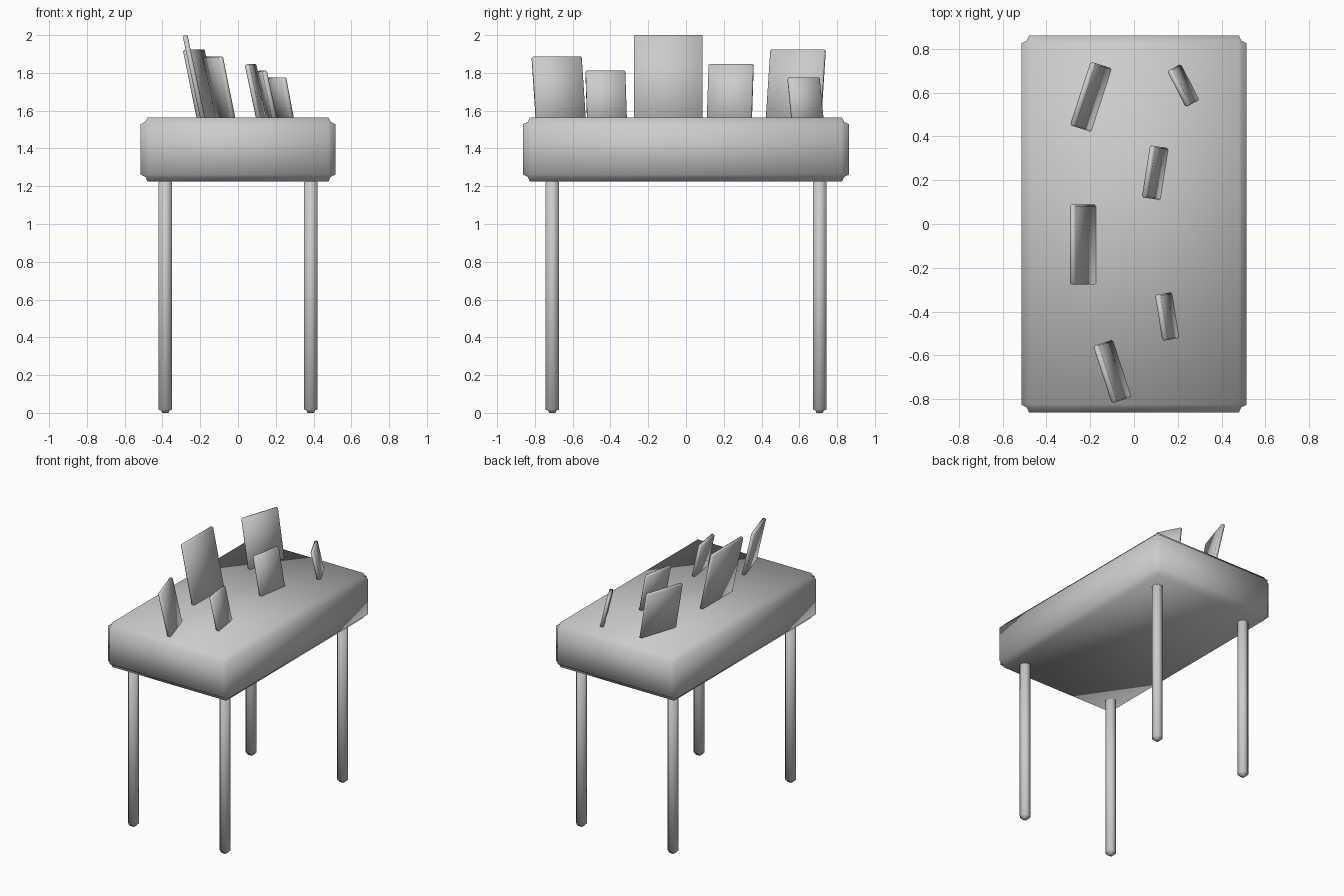
import bpy, bmesh
from math import radians, cos
from mathutils import Matrix, Vector

if "Cube" in bpy.data.objects:
    bpy.data.objects.remove(bpy.data.objects["Cube"])

TOP = 1.565          # upper surface of the box
TILT = radians(12)   # backward lean of every panel


def block(name, size, matrix, groove):
    """Box with coved (concave bevelled) edges."""
    bm = bmesh.new()
    bmesh.ops.create_cube(bm, size=1.0)
    bmesh.ops.scale(bm, vec=size, verts=bm.verts)
    mesh = bpy.data.meshes.new(name)
    bm.to_mesh(mesh)
    bm.free()
    for p in mesh.polygons:
        p.use_smooth = True
    ob = bpy.data.objects.new(name, mesh)
    bpy.context.collection.objects.link(ob)
    ob.matrix_world = matrix
    bev = ob.modifiers.new("cove", 'BEVEL')
    bev.width = groove
    bev.segments = 2
    bev.profile = 0.1
    bev.limit_method = 'NONE'
    return ob


# Table box
block("table_box", Vector((1.03, 1.724, 0.34)),
      Matrix.Translation((0, 0, TOP - 0.17)), 0.036)

# Four legs
for side, sx in (("left", -1), ("right", 1)):
    for end, sy in (("front", -1), ("back", 1)):
        block(f"{end}_{side}_leg", Vector((0.07, 0.07, 1.24)),
              Matrix.Translation((0.385 * sx, 0.708 * sy, 0.62)), 0.018)

# Leaning panels: base x, base y, width, top height, turn in degrees
panels = [
    (-0.188, -0.094, 0.365, 2.000, 0),
    (-0.162, 0.570, 0.305, 1.923, -18),
    (0.125, 0.230, 0.240, 1.846, -9),
    (0.244, 0.642, 0.185, 1.775, 27),
    (0.176, -0.419, 0.212, 1.811, 9),
    (-0.068, -0.664, 0.275, 1.886, 18),
]
SINK = 0.01
for i, (x, y, w, top, turn) in enumerate(panels, 1):
    h = (top - TOP) / cos(TILT) + SINK
    m = (Matrix.Translation((x, y, TOP))
         @ Matrix.Rotation(radians(turn), 4, 'Z')
         @ Matrix.Rotation(-TILT, 4, 'Y')
         @ Matrix.Translation((0, 0, h / 2 - SINK)))
    block(f"panel_{i}", Vector((0.026, w, h)), m, 0.006)
